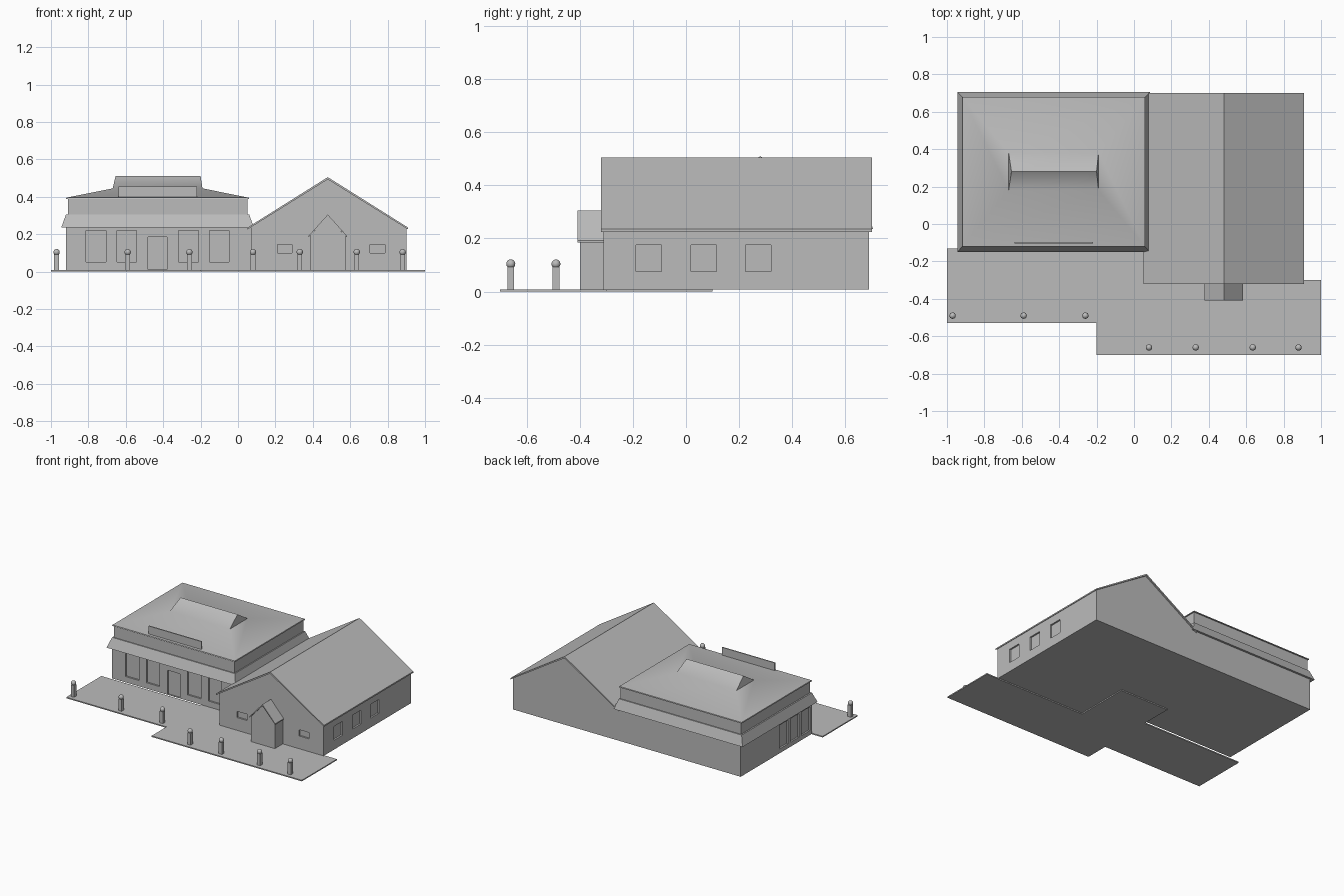
import bpy
import bmesh
from math import radians
from mathutils import Matrix, Vector

cube = bpy.data.objects.get("Cube")
if cube:
    bpy.data.objects.remove(cube, do_unlink=True)

# One plain material for the whole building
GREY = (0.5, 0.5, 0.5, 1)
grey = bpy.data.materials.new("plain_grey")
grey.use_nodes = True
grey.diffuse_color = GREY
grey.node_tree.nodes["Principled BSDF"].inputs["Base Color"].default_value = GREY


def finish(name, bm, smooth=False):
    bmesh.ops.remove_doubles(bm, verts=bm.verts, dist=0.0001)
    bmesh.ops.recalc_face_normals(bm, faces=bm.faces)
    mesh = bpy.data.meshes.new(name)
    bm.to_mesh(mesh)
    bm.free()
    mesh.materials.append(grey)
    ob = bpy.data.objects.new(name, mesh)
    bpy.context.collection.objects.link(ob)
    if smooth:
        bpy.ops.object.select_all(action='DESELECT')
        ob.select_set(True)
        bpy.context.view_layer.objects.active = ob
        bpy.ops.object.shade_smooth_by_angle(angle=radians(30))
    return ob


def add_box(bm, x0, x1, y0, y1, z0, z1):
    size = Vector((x1 - x0, y1 - y0, z1 - z0))
    mid = Vector((x0 + x1, y0 + y1, z0 + z1)) / 2
    bmesh.ops.create_cube(bm, size=1, matrix=Matrix.Translation(mid) @ Matrix.Diagonal(size.to_4d()))


def box(name, *bounds):
    bm = bmesh.new()
    add_box(bm, *bounds)
    return finish(name, bm)


def prism(name, points, start, end, axis="y"):
    """Extrude an outline along y (outline in x, z) or z (outline in x, y)."""
    bm = bmesh.new()
    if axis == "y":
        place, push = (lambda a, b: (a, start, b)), (0, end - start, 0)
    else:
        place, push = (lambda a, b: (a, b, start)), (0, 0, end - start)
    face = bm.faces.new([bm.verts.new(place(a, b)) for a, b in points])
    new = bmesh.ops.extrude_face_region(bm, geom=[face])["geom"]
    moved = [v for v in new if isinstance(v, bmesh.types.BMVert)]
    bmesh.ops.translate(bm, verts=moved, vec=push)
    return finish(name, bm)


def stacked(name, rings, smooth=False):
    """Join rectangular rings (x0, x1, y0, y1, z) into one closed body."""
    bm = bmesh.new()
    loops = [[bm.verts.new(p) for p in ((a, c, z), (b, c, z), (b, d, z), (a, d, z))]
             for a, b, c, d, z in rings]
    for low, high in zip(loops, loops[1:]):
        for i in range(4):
            j = (i + 1) % 4
            bm.faces.new((low[i], low[j], high[j], high[i]))
    bm.faces.new(loops[0])
    bm.faces.new(loops[-1])
    bmesh.ops.remove_doubles(bm, verts=bm.verts, dist=0.0001)
    return finish(name, bm, smooth)


def carve(ob, boxes):
    """Cut shallow window and door recesses into a wall block."""
    bm = bmesh.new()
    for bounds in boxes:
        add_box(bm, *bounds)
    cutter = finish("recess_cutter", bm)
    cutter.hide_render = True
    mod = ob.modifiers.new("recesses", 'BOOLEAN')
    mod.operation = 'DIFFERENCE'
    mod.solver = 'EXACT'
    mod.object = cutter
    graph = bpy.context.evaluated_depsgraph_get()
    ob_mesh = bpy.data.meshes.new_from_object(ob.evaluated_get(graph))
    ob.modifiers.clear()
    ob.data = ob_mesh
    bpy.data.objects.remove(cutter, do_unlink=True)


D = 0.012   # recess depth
OUT = 0.02  # cutter overhang outside the wall
BASE = 0.008

# Paved forecourt
prism("forecourt", [(-1, -.53), (-.2, -.53), (-.2, -.7), (1, -.7), (1, -.3), (.19, -.3),
                    (.19, .1), (-.2, .1), (-.2, -.13), (-1, -.13)], 0, BASE, axis="z")

# Low wing walls with front windows, door and side windows
wing = box("wing_walls", -.92, .07, -.12, .69, BASE, .24)
cuts = [(x - .053, x + .053, -.12 - OUT, -.12 + D, .05, .22) for x in (-.76, -.595, -.265, -.1)]
cuts.append((-.48, -.38, -.12 - OUT, -.12 + D, BASE + .002, .185))
cuts += [(-.92 - OUT, -.92 + D, y - .048, y + .048, .04, .21) for y in (.2, .075, -.05)]
carve(wing, cuts)

# Sloping cornice, upright band and stepped hip roof
stacked("wing_cornice", [(-.945, .085, -.15, .705, .235), (-.92, .06, -.122, .68, .305)])
box("wing_band", -.91, .052, -.115, .672, .3, .392)
stacked("wing_roof", [(-.92, .06, -.122, .68, .388), (-.918, .058, -.12, .678, .395),
                      (-.67, -.19, .18, .38, .445), (-.655, -.2, .28, .28, .51)], smooth=True)

# Blank sign board on the eave
box("sign_board", -.64, -.22, -.104, -.096, .397, .455)

# Gabled hall walls
hall = prism("hall_walls", [(.07, BASE), (.9, BASE), (.9, .232), (.48, .495), (.07, .238)], -.31, .69)
cuts = [(.9 - D, .9 + OUT, y - .048, y + .048, .075, .175) for y in (-.14, .067, .272)]
cuts += [(x - .04, x + .04, -.31 - OUT, -.31 + D, .1, .145) for x in (.25, .745)]
carve(hall, cuts)

# Thin gable roofs
prism("hall_roof", [(.05, .235), (.48, .505), (.91, .235), (.91, .225), (.48, .493), (.05, .225)],
      -.32, .7)

# Entrance porch with its own little gable
prism("porch_walls", [(.385, BASE), (.575, BASE), (.575, .19), (.48, .296), (.385, .19)], -.4, -.3)
prism("porch_roof", [(.378, .192), (.48, .305), (.582, .192), (.582, .184), (.48, .293), (.378, .184)],
      -.408, -.3)

# Ball-topped posts along the forecourt edge
spots = [(x, -.49) for x in (-.97, -.59, -.26)] + [(x, -.66) for x in (.08, .33, .635, .88)]
for n, (x, y) in enumerate(spots, 1):
    box(f"post_{n}", x - .013, x + .013, y - .013, y + .013, BASE, .092)
    ball = bmesh.new()
    bmesh.ops.create_uvsphere(ball, u_segments=16, v_segments=10, radius=.017,
                              matrix=Matrix.Translation((x, y, .104)))
    finish(f"post_ball_{n}", ball, smooth=True)
